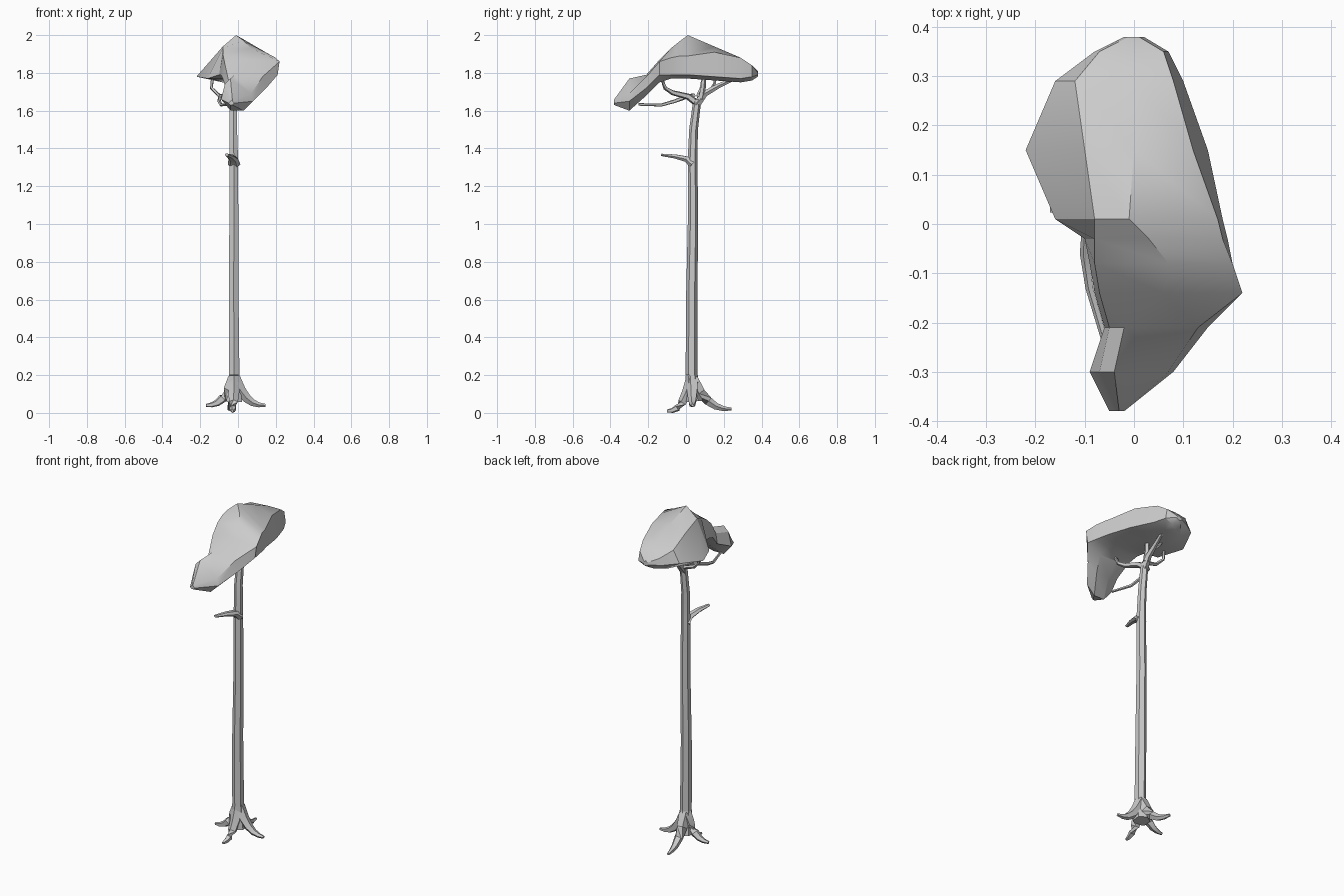
import bpy
import bmesh
import math
from mathutils import Vector

if "Cube" in bpy.data.objects:
    bpy.data.objects.remove(bpy.data.objects["Cube"], do_unlink=True)

grey = bpy.data.materials.new("light grey")
grey.use_nodes = True
colour = (0.6, 0.6, 0.6, 1)
grey.diffuse_color = colour
grey.node_tree.nodes["Principled BSDF"].inputs["Base Color"].default_value = colour


def loft(name, rings, angle=35):
    """Skin a list of equal closed rings and cap both ends."""
    bm = bmesh.new()
    loops = [[bm.verts.new(p) for p in ring] for ring in rings]
    count = len(loops[0])
    for a, b in zip(loops, loops[1:]):
        for i in range(count):
            j = (i + 1) % count
            bm.faces.new((a[i], a[j], b[j], b[i]))
    bm.faces.new(loops[0])
    bm.faces.new(loops[-1])
    bmesh.ops.recalc_face_normals(bm, faces=bm.faces)
    mesh = bpy.data.meshes.new(name)
    bm.to_mesh(mesh)
    bm.free()
    mesh.materials.append(grey)
    obj = bpy.data.objects.new(name, mesh)
    bpy.context.collection.objects.link(obj)
    bpy.ops.object.select_all(action="DESELECT")
    obj.select_set(True)
    bpy.context.view_layer.objects.active = obj
    bpy.ops.object.shade_smooth_by_angle(angle=math.radians(angle))
    return obj


def tube(name, path, thick, thin, sides=5, flat=1.0):
    """Sweep a polygon tapering from thick to thin; flat squashes its height."""
    points = [Vector(p) for p in path]
    last = len(points) - 1
    rings = []
    for i, p in enumerate(points):
        radius = thick + (thin - thick) * i / last
        along = (points[min(i + 1, last)] - points[max(i - 1, 0)]).normalized()
        guide = Vector((1, 0, 0)) if abs(along.z) > 0.8 else Vector((0, 0, 1))
        side = along.cross(guide).normalized()
        up = side.cross(along)
        ring = []
        for k in range(sides):
            t = math.tau * k / sides
            ring.append(p + radius * (side * math.cos(t) + up * math.sin(t) * flat))
        rings.append(ring)
    return loft(name, rings)


# Trunk, leaning back near the fork, with a flared foot below it
tube("trunk",
     [(-.02, .03, .2), (-.023, .03, .6), (-.022, .037, 1), (-.022, .035, 1.35),
      (-.025, .04, 1.5), (-.025, .06, 1.66)], .032, .021, sides=6)
tube("trunk_foot", [(-.02, .04, .06), (-.02, .035, .12), (-.02, .03, .2)],
     .048, .032, sides=6)

# Four roots curving out of the foot
root_tips = {
    "front_root": (-.03, -.1, .01),
    "right_root": (-.17, .03, .04),
    "left_root": (.145, .035, .04),
    "back_root": (-.05, .24, .02),
}
for name, tip in root_tips.items():
    start, end = Vector((-.02, .035, .18)), Vector(tip)
    path = []
    for step in range(6):
        t = step / 5
        p = start.lerp(end, t)
        p.z = end.z + (start.z - end.z) * (1 - t) ** 2.6
        path.append(p)
    tube(name, path, .036, .008)

# Broken stub on the front of the trunk
tube("branch_stub",
     [(-.02, .035, 1.315), (-.025, .005, 1.343), (-.04, -.06, 1.358), (-.06, -.13, 1.366)],
     .034, .011, sides=6, flat=.65)

# Branches carrying the canopy: path, thickness at the root and at the tip
branches = {
    "back_branch": ([(-.025, .055, 1.63), (-.02, .1, 1.69), (-.01, .18, 1.735),
                     (.01, .27, 1.775)], .022, .008),
    "upright_branch": ([(-.02, .08, 1.66), (-.015, .09, 1.72), (-.01, .1, 1.82)], .019, .01),
    "back_twig": ([(-.01, .13, 1.705), (-.05, .15, 1.74), (-.08, .16, 1.79)], .01, .006),
    "front_branch": ([(-.025, .065, 1.635), (-.025, .01, 1.675), (0, -.07, 1.695),
                      (.02, -.11, 1.72), (.035, -.135, 1.79)], .02, .008),
    "low_branch": ([(-.035, .04, 1.68), (-.095, .005, 1.675), (-.1, -.06, 1.65),
                    (-.09, -.13, 1.63), (-.055, -.25, 1.633)], .013, .007),
    "right_twig": ([(-.03, .07, 1.66), (-.1, .065, 1.68), (-.14, .08, 1.72),
                    (-.135, .09, 1.79)], .012, .007),
}
for name, (path, thick, thin) in branches.items():
    tube(name, path, thick, thin)

# Canopy slices, back to front: y, floor height, then the x, z of the
# right rim, right shoulder, ridge, left shoulder and left rim
slices = [
    (.38, 1.78, (-.02, 1.79), (-.01, 1.8), (0, 1.81), (.01, 1.8), (.02, 1.79)),
    (.35, 1.76, (-.08, 1.79), (-.07, 1.83), (0, 1.84), (.06, 1.84), (.07, 1.78)),
    (.29, 1.75, (-.16, 1.8), (-.12, 1.87), (0, 1.88), (.08, 1.88), (.1, 1.77)),
    (.15, 1.76, (-.22, 1.78), (-.1, 1.91), (0, 1.94), (.12, 1.91), (.15, 1.78)),
    (.01, 1.77, (-.16, 1.77), (-.08, 1.94), (-.01, 2), (.17, 1.89), (.18, 1.79)),
    (-.03, 1.77, (-.1, 1.79), (-.08, 1.93), (.03, 1.97), (.18, 1.89), (.19, 1.79)),
    (-.08, 1.77, (-.09, 1.79), (-.08, 1.9), (.07, 1.93), (.2, 1.88), (.2, 1.79)),
    (-.14, 1.75, (-.08, 1.77), (-.07, 1.85), (.06, 1.87), (.22, 1.86), (.21, 1.79)),
    (-.21, 1.68, (-.06, 1.7), (-.05, 1.76), (-.02, 1.79), (.13, 1.78), (.15, 1.72)),
    (-.3, 1.6, (-.09, 1.66), (-.07, 1.74), (-.04, 1.77), (.07, 1.69), (.08, 1.65)),
    (-.38, 1.63, (-.05, 1.64), (-.04, 1.65), (-.03, 1.66), (-.03, 1.65), (-.02, 1.64)),
]
rings = []
for y, floor, *rim in slices:
    right, left = rim[0][0], rim[-1][0]
    under = [(left + (right - left) * t, floor) for t in (.3, .7)]
    rings.append([(x, y, z) for x, z in rim + under])
loft("canopy", rings, angle=25)
